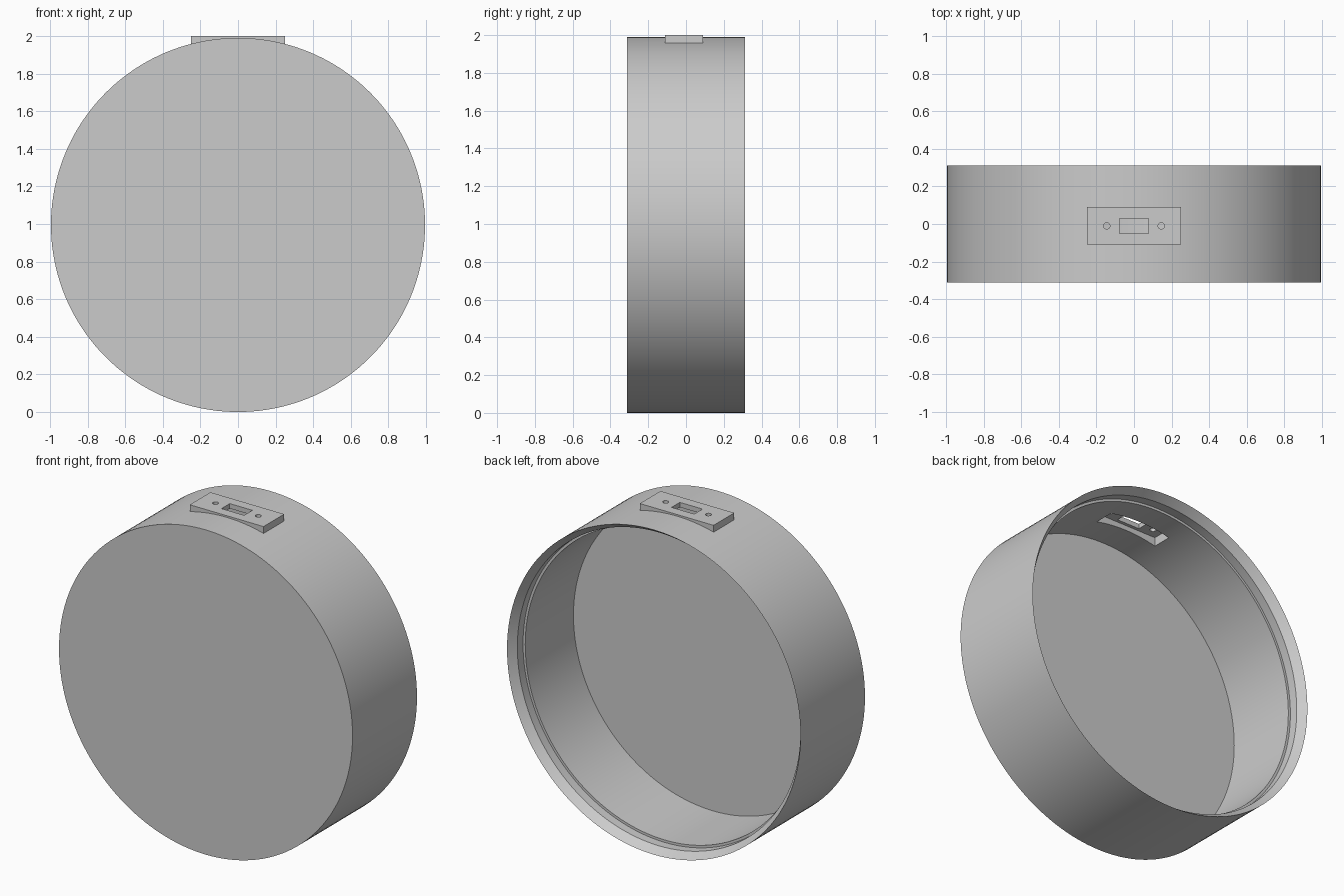
import bpy, bmesh, math
from mathutils import Matrix, Vector

cube = bpy.data.objects.get("Cube")
if cube:
    bpy.data.objects.remove(cube, do_unlink=True)

R = 0.995          # outer radius, also the height of the axis
BACK = 0.312       # half depth of the case
PLATE_Y = -0.01    # centre line of the connector plate

grey = bpy.data.materials.new("plain_grey")
grey.use_nodes = True
colour = (0.6, 0.6, 0.6, 1)
grey.diffuse_color = colour
grey.node_tree.nodes["Principled BSDF"].inputs["Base Color"].default_value = colour


def make_object(name, bm):
    bmesh.ops.recalc_face_normals(bm, faces=bm.faces)
    mesh = bpy.data.meshes.new(name)
    bm.to_mesh(mesh)
    bm.free()
    mesh.materials.append(grey)
    obj = bpy.data.objects.new(name, mesh)
    bpy.context.collection.objects.link(obj)
    return obj


def box(name, low, high):
    low, high = Vector(low), Vector(high)
    bm = bmesh.new()
    bmesh.ops.create_cube(bm, size=1)
    bmesh.ops.scale(bm, vec=high - low, verts=bm.verts)
    bmesh.ops.translate(bm, vec=(low + high) / 2, verts=bm.verts)
    return make_object(name, bm)


def pin(name, x, radius):
    bm = bmesh.new()
    bmesh.ops.create_cone(bm, cap_ends=True, segments=24, radius1=radius, radius2=radius,
                          depth=0.4, matrix=Matrix.Translation((x, PLATE_Y, 2)))
    return make_object(name, bm)


def lathe(name, profile, steps=160):
    """Turn a (radius, y) profile around the horizontal axis."""
    bm = bmesh.new()
    verts = [bm.verts.new((r, y, R)) for r, y in profile]
    edges = [bm.edges.new(pair) for pair in zip(verts, verts[1:])]
    bmesh.ops.spin(bm, geom=verts + edges, cent=(0, 0, R), axis=(0, 1, 0),
                   angle=math.tau, steps=steps, use_merge=True)
    bmesh.ops.remove_doubles(bm, verts=bm.verts, dist=1e-5)
    # Close both discs at the axis with single flat faces
    bmesh.ops.holes_fill(bm, edges=[e for e in bm.edges if e.is_boundary], sides=0)
    return make_object(name, bm)


def combine(target, other, operation):
    mod = target.modifiers.new(other.name, 'BOOLEAN')
    mod.operation = operation
    mod.solver = 'EXACT'
    mod.object = other
    bpy.context.view_layer.objects.active = target
    bpy.ops.object.modifier_apply(modifier=mod.name)
    bpy.data.objects.remove(other, do_unlink=True)


# Round case: closed front, open back with bevelled lip and a seat for a lid
case = lathe("round_case", [
    (R, -BACK), (R, BACK),
    (0.96, BACK - 0.05), (0.96, BACK - 0.105),
    (0.945, BACK - 0.105), (0.945, -0.26),
])

# Flat connector plate on top
plate = box("connector_plate", (-0.25, PLATE_Y - 0.1, 1.952), (0.25, PLATE_Y + 0.1, 2))
combine(case, plate, 'UNION')

# Pocket behind the plate, port slot and two screw holes
cutters = [
    box("pocket", (-0.21, PLATE_Y - 0.06, 1.8), (0.21, PLATE_Y + 0.06, 1.97)),
    box("port_slot", (-0.077, PLATE_Y - 0.04, 1.9), (0.077, PLATE_Y + 0.04, 2.1)),
    pin("screw_hole_left", 0.145, 0.017),
    pin("screw_hole_right", -0.145, 0.017),
]
for cutter in cutters:
    combine(case, cutter, 'DIFFERENCE')

# Smooth walls, crisp edges
bpy.ops.object.select_all(action='DESELECT')
case.select_set(True)
bpy.context.view_layer.objects.active = case
bpy.ops.object.shade_smooth_by_angle(angle=math.radians(25))
